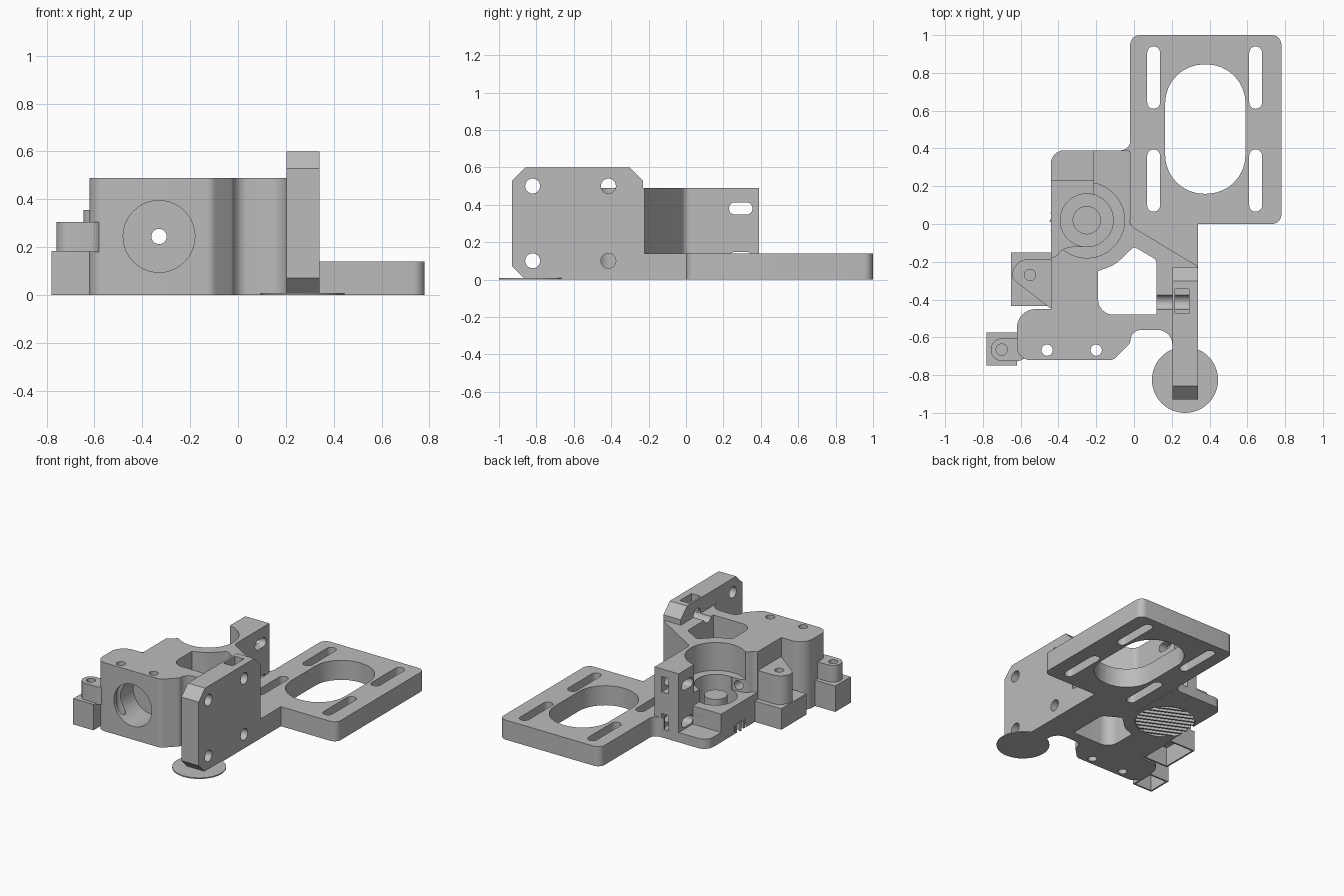
import bpy, bmesh, math
from mathutils import Vector, Matrix

if "Cube" in bpy.data.objects:
    bpy.data.objects.remove(bpy.data.objects["Cube"])

grey = bpy.data.materials.new("plain grey")
grey.use_nodes = True
COLOR = (0.5, 0.5, 0.5, 1)
grey.diffuse_color = COLOR
grey.node_tree.nodes["Principled BSDF"].inputs["Base Color"].default_value = COLOR


def fillet(points, steps=8):
    """Outline from (x, y) or (x, y, radius) corners."""
    out = []
    for i, p in enumerate(points):
        c = Vector(p[:2])
        r = p[2] if len(p) > 2 else 0
        if not r:
            out.append(c)
            continue
        a = (Vector(points[i - 1][:2]) - c).normalized()
        b = (Vector(points[(i + 1) % len(points)][:2]) - c).normalized()
        half = a.angle(b) / 2
        mid = c + (a + b).normalized() * r / math.sin(half)
        start = c + a * r / math.tan(half) - mid
        end = c + b * r / math.tan(half) - mid
        turn = start.angle_signed(end)
        for k in range(steps + 1):
            out.append(mid + Matrix.Rotation(-turn * k / steps, 2) @ start)
    return out


def prism(name, points, z0, z1):
    bm = bmesh.new()
    face = bm.faces.new([bm.verts.new((p.x, p.y, z0)) for p in fillet(points)])
    top = bmesh.ops.extrude_face_region(bm, geom=[face])["geom"]
    bmesh.ops.translate(bm, vec=(0, 0, z1 - z0),
                        verts=[v for v in top if isinstance(v, bmesh.types.BMVert)])
    bmesh.ops.recalc_face_normals(bm, faces=bm.faces)
    mesh = bpy.data.meshes.new(name)
    bm.to_mesh(mesh)
    bm.free()
    mesh.materials.append(grey)
    ob = bpy.data.objects.new(name, mesh)
    bpy.context.collection.objects.link(ob)
    return ob


def rect(x0, x1, y0, y1, r=0):
    return [(x0, y0, r), (x1, y0, r), (x1, y1, r), (x0, y1, r)]


def box(name, x0, x1, y0, y1, z0, z1, r=0):
    return prism(name, rect(x0, x1, y0, y1, r), z0, z1)


def disc(name, x, y, r, z0, z1, n=40):
    ring = [(x + r * math.cos(math.tau * k / n), y + r * math.sin(math.tau * k / n))
            for k in range(n)]
    return prism(name, ring, z0, z1)


def turned(ob, matrix):
    ob.data.transform(matrix)
    if matrix.determinant() < 0:
        ob.data.flip_normals()
    return ob


# Profiles drawn in (y, z) and run along x; or drawn in (x, z) and run along y
ALONG_X = Matrix(((0, 0, 1, 0), (1, 0, 0, 0), (0, 1, 0, 0), (0, 0, 0, 1)))
ALONG_Y = Matrix(((1, 0, 0, 0), (0, 0, 1, 0), (0, 1, 0, 0), (0, 0, 0, 1)))


def cut(ob, cutters):
    for c in cutters:
        c.hide_render = True
        m = ob.modifiers.new("cut", "BOOLEAN")
        m.operation, m.solver, m.object = "DIFFERENCE", "EXACT", c
    bpy.context.view_layer.update()
    done = ob.evaluated_get(bpy.context.evaluated_depsgraph_get())
    mesh = bpy.data.meshes.new_from_object(done)
    ob.modifiers.clear()
    ob.data = mesh
    for c in cutters:
        bpy.data.objects.remove(c)
    return ob


# Motor plate with oval opening and four slots
plate = prism("motor_plate", [(-.02, 0), (.78, 0, .05), (.78, 1, .05), (-.02, 1, .05)], 0, .14)
holes = [box("oval", .165, .59, .16, .845, -.1, .3, .205)]
for x in (.07, .61):
    for y in (.065, .61):
        holes.append(box("slot", x, x + .068, y, y + .33, -.1, .3, .0335))
cut(plate, holes)
prism("plate_web", [(-.025, .02), (.34, .02), (.34, -.24), (0, -.04)], 0, .14)
prism("plate_fillet", [(-.1, .38), (-.01, .38), (-.01, .46), (-.02, .46), (-.02, .39, .05), (-.1, .39)], 0, .14)

# Main body with wall, gear chamber and hotend recess
body = prism("main_body", [
    (-.44, .39, .07), (-.025, .39), (-.025, -.005, .05), (.335, -.222), (.335, -.68),
    (.205, -.68), (.2, -.56, .08), (-.02, -.56, .06), (-.02, -.63, .03), (-.11, -.72, .05),
    (-.62, -.72, .07), (-.62, -.45, .1), (-.44, -.45)], 0, .49)
cutters = [
    prism("window", [(-.19, -.25), (-.1, -.215, .15), (0, -.12, .02), (.12, -.19, .04),
                     (.12, -.48), (-.19, -.48, .08)], -.1, .7),
    prism("chamber", [(-.6, .5), (-.215, .5), (-.215, 0), (-.28, -.12), (-.37, -.12, .1),
                      (-.42, -.18, .06), (-.6, -.18)], .2, .7),
    box("back_step", -.6, -.215, .23, .5, .07, .7),
    disc("bearing_seat", -.25, .02, .2, .29, .7),
    disc("gear_bore", -.25, .02, .14, .08, .7),
    disc("lower_seat", -.25, .02, .2, -.1, .06),
    turned(disc("hotend_recess", -.33, .245, .15, -.8, -.5), ALONG_Y),
    turned(disc("filament_path", -.33, .245, .032, -.8, .1, 20), ALONG_Y)]
for x in (-.46, -.2):
    cutters.append(disc("screw", x, -.668, .03, -.1, .7, 20))
for z in (.1, .5):
    cutters.append(turned(disc("idler_screw", -.415, z, .04, .08, .5, 24), ALONG_X))
for z in (.115, .38):
    cutters.append(turned(box("wall_slot", .23, .355, z - .033, z + .033, -.25, .1, .032), ALONG_X))
    cutters.append(box("nut_trap", -.135, -.08, .24, .5, z - .055, z + .055))
cut(body, cutters)

# Chamber post and the support slats beneath the lower seat
disc("chamber_post", -.25, .02, .075, .07, .21)
for k in range(-4, 5):
    d = k * .042
    half = math.sqrt(.2 ** 2 - d ** 2) - .005
    turned(box("support_slat", -half, half, d - .006, d + .006, 0, .07),
           Matrix.Translation((-.25, .02, 0)) @ Matrix.Rotation(math.radians(155), 4, "Z"))

# Upright carriage bracket with clipped corners
c = .072
bracket = turned(prism("carriage_bracket", [
    (-.93, c), (-.93 + c, 0), (-.23, 0), (-.23, .6 - c), (-.23 - c, .6),
    (-.93 + c, .6), (-.93, .6 - c)], .203, .34), ALONG_X)
cutters = [box("nut_pocket", .217, .29, -.475, -.345, .45, .7)]
for y in (-.82, -.415):
    for z in (.1, .5):
        cutters.append(turned(disc("bolt", y, z, .04, .1, .5, 24), ALONG_X))
cut(bracket, cutters)
disc("print_foot", .27, -.825, .175, 0, .008, 48)

# Side screw bosses on hollow support boxes
boss = prism("rear_boss", [(-.645, -.185, .088), (-.43, -.185), (-.43, -.45), (-.445, -.445),
                           (-.645, -.29, .05)], .15, .355)
cut(boss, [disc("boss_hole", -.55, -.27, .03, .16, .5, 20)])
boss = box("front_boss", -.758, -.56, -.725, -.605, .18, .305, .058)
cut(boss, [disc("boss_hole", -.7, -.665, .03, .2, .5, 20)])
for name, x0, x1, y0, y1, z in (("rear_support", -.65, -.44, -.435, -.15, .15),
                                ("front_support", -.78, -.62, -.75, -.575, .185)):
    cut(box(name, x0, x1, y0, y1, 0, z),
        [box("hollow", x0 + .012, x1 - .012, y0 + .012, y1 - .012, -.1, z - .012)])

# Smooth curved walls, keep edges crisp
for ob in bpy.context.collection.objects:
    if ob.type == "MESH":
        ob.select_set(True)
        bpy.context.view_layer.objects.active = ob
bpy.ops.object.shade_smooth_by_angle(angle=math.radians(30))
